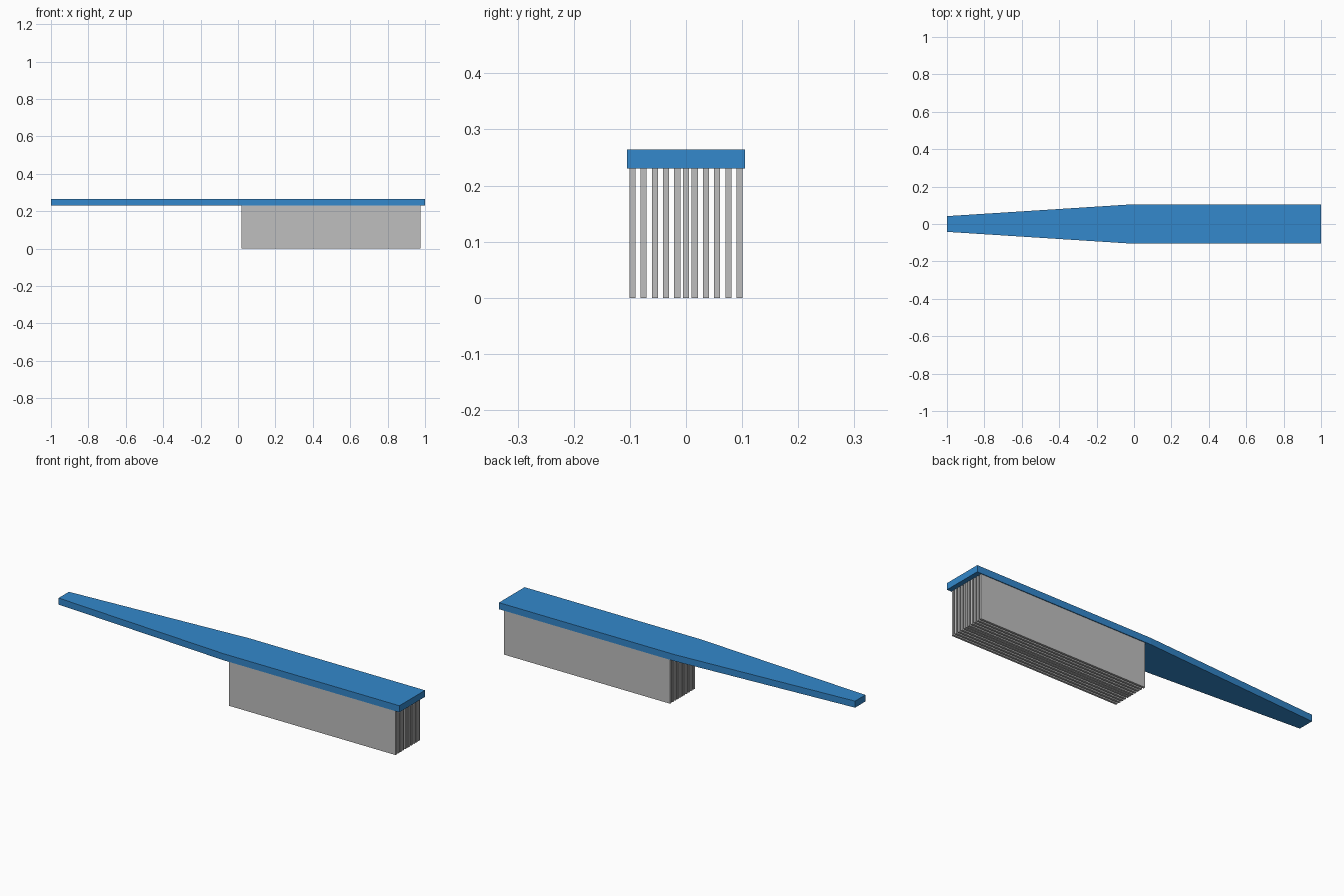
import bpy
import bmesh

cube = bpy.data.objects.get("Cube")
if cube:
    bpy.data.objects.remove(cube, do_unlink=True)


def make_material(name, rgb):
    mat = bpy.data.materials.new(name)
    mat.use_nodes = True
    colour = (*rgb, 1.0)
    mat.diffuse_color = colour
    mat.node_tree.nodes["Principled BSDF"].inputs["Base Color"].default_value = colour
    return mat


def extrude_outline(name, outline, z0, z1, mat):
    """Flat-sided solid from an outline in the xy plane."""
    bm = bmesh.new()
    face = bm.faces.new([bm.verts.new((x, y, z0)) for x, y in outline])
    top = bmesh.ops.extrude_face_region(bm, geom=[face])["geom"]
    verts = [v for v in top if isinstance(v, bmesh.types.BMVert)]
    bmesh.ops.translate(bm, verts=verts, vec=(0, 0, z1 - z0))
    bmesh.ops.recalc_face_normals(bm, faces=bm.faces)
    mesh = bpy.data.meshes.new(name)
    bm.to_mesh(mesh)
    bm.free()
    mesh.materials.append(mat)
    obj = bpy.data.objects.new(name, mesh)
    bpy.context.collection.objects.link(obj)
    return obj


blue = make_material("blue", (0.033, 0.246, 0.604))
grey = make_material("light grey", (0.521, 0.521, 0.521))

BRISTLE_TOP = 0.23
BACK_TOP = 0.264

# Brush back with its tapering handle, mirrored across the length
half = [(-1.0, -0.042), (-0.01, -0.105), (1.0, -0.105)]
outline = half + [(x, -y) for x, y in reversed(half)]
extrude_outline("brush_back_and_handle", outline, BRISTLE_TOP, BACK_TOP, blue)


# Rows of bristles as thin upright slabs
def bristle_row(name, y, thickness):
    x0, x1, h = 0.02, 0.975, thickness / 2
    box = [(x0, y - h), (x1, y - h), (x1, y + h), (x0, y + h)]
    extrude_outline(name, box, 0.0, BRISTLE_TOP, grey)


bristle_row("bristle_row_middle", 0.0, 0.01)
for i in range(5):
    offset = 0.0155 + 0.02 * i
    for side, sign in (("front", -1), ("back", 1)):
        bristle_row(f"bristle_row_{side}_{i + 1}", sign * offset, 0.011)
